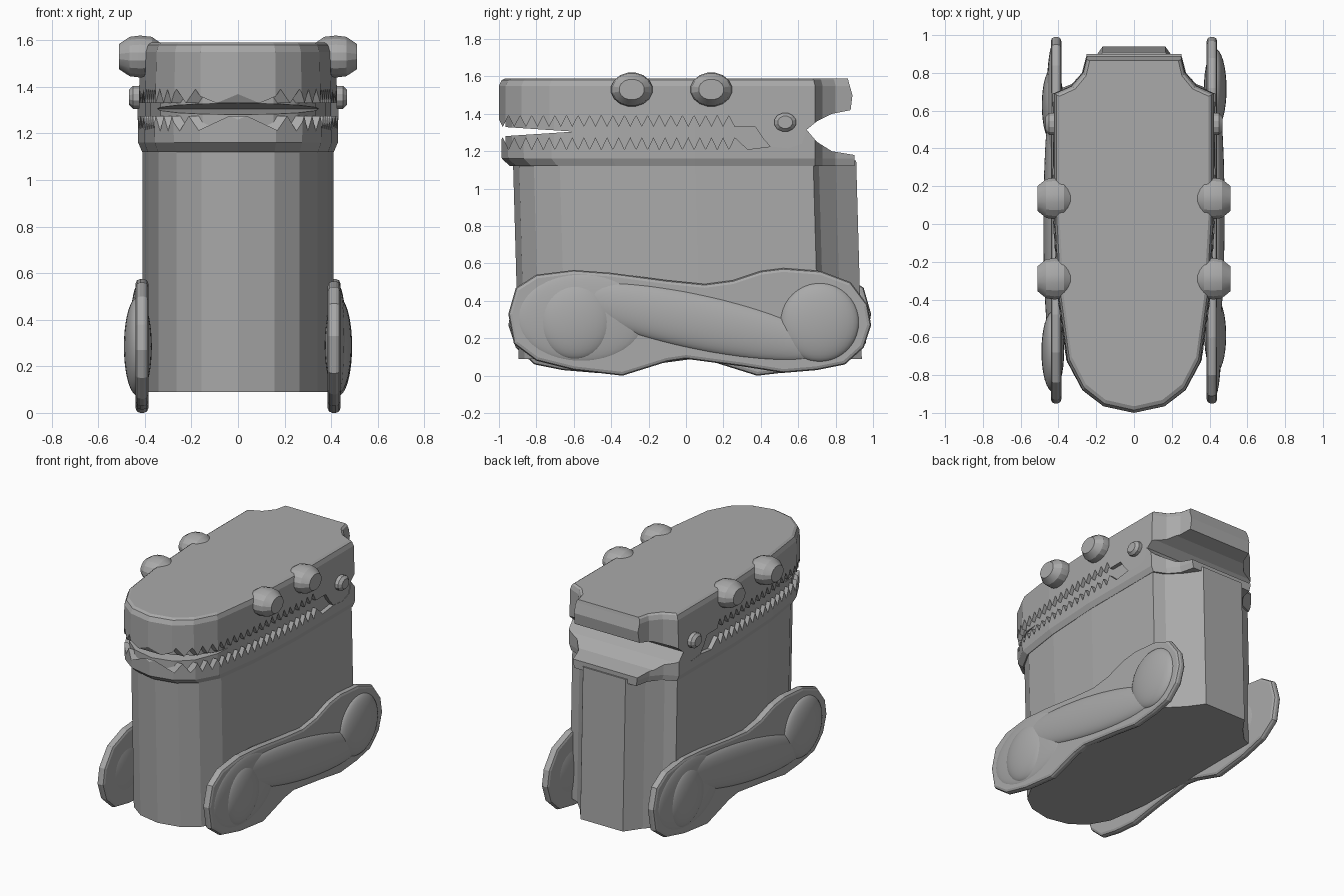
import bpy, bmesh, math
from mathutils import Matrix

if "Cube" in bpy.data.objects:
    bpy.data.objects.remove(bpy.data.objects["Cube"], do_unlink=True)

grey = bpy.data.materials.new("plain_grey")
grey.use_nodes = True
grey.diffuse_color = (0.4, 0.4, 0.4, 1)
grey.node_tree.nodes["Principled BSDF"].inputs["Base Color"].default_value = (0.4, 0.4, 0.4, 1)


def finish(name, bm, smooth=None):
    bmesh.ops.recalc_face_normals(bm, faces=bm.faces)
    mesh = bpy.data.meshes.new(name)
    bm.to_mesh(mesh)
    bm.free()
    mesh.materials.append(grey)
    obj = bpy.data.objects.new(name, mesh)
    bpy.context.collection.objects.link(obj)
    if smooth:
        bpy.ops.object.select_all(action='DESELECT')
        obj.select_set(True)
        bpy.context.view_layer.objects.active = obj
        bpy.ops.object.shade_smooth_by_angle(angle=math.radians(smooth))
    return obj


def skin(name, rings, smooth=None):
    """Join matching closed rings of points and cap both ends."""
    bm = bmesh.new()
    loops = [[bm.verts.new(p) for p in ring] for ring in rings]
    n = len(loops[0])
    for a, b in zip(loops, loops[1:]):
        for i in range(n):
            j = (i + 1) % n
            bm.faces.new((a[i], a[j], b[j], b[i]))
    bm.faces.new(loops[0][::-1])
    bm.faces.new(loops[-1])
    return finish(name, bm, smooth)


# Plan outline: rounded nose, straight flanks, scooped rear corners
NOSE = [(0.16, -0.965), (0.27, -0.88), (0.35, -0.73), (0.395, -0.4), (0.42, 0.05)]
HEAD_TAIL = [(0.42, 0.69), (0.33, 0.73), (0.27, 0.8), (0.245, 0.9)]
BODY_TAIL = [(0.42, 0.68), (0.34, 0.71), (0.25, 0.8), (0.17, 0.91)]


def plan(tail, z, sx=1, front=1, back=1, shift=0):
    right = NOSE + tail
    pts = [(0, -1)] + right + [(-x, y) for x, y in reversed(right)]
    return [(x * sx, y * (front if y < 0 else back) + shift, z) for x, y in pts]


def side_prism(name, profile, x0, x1, smooth=None):
    """Extrude a side profile across the width."""
    return skin(name, [[(x, y, z) for y, z in profile] for x in (x0, x1)], smooth)


def bake(obj):
    graph = bpy.context.evaluated_depsgraph_get()
    obj.data = bpy.data.meshes.new_from_object(obj.evaluated_get(graph))
    obj.modifiers.clear()


def trim(obj, profile):
    """Keep only what lies inside the side profile."""
    cutter = side_prism("cutter", profile, -0.7, 0.7)
    cutter.hide_render = True
    mod = obj.modifiers.new("trim", 'BOOLEAN')
    mod.operation, mod.solver, mod.object = 'INTERSECT', 'EXACT', cutter
    bake(obj)
    bpy.data.objects.remove(cutter, do_unlink=True)


# Body, leaning slightly backward toward the base
skin("body", [plan(BODY_TAIL, 0.09, 0.975, 0.925, 1, 0.03),
              plan(BODY_TAIL, 1.15, 0.975, 0.925, 1, 0)])


# Jaws with saw teeth
def teeth(root, tip):
    pts, y, k = [], 0.26, 0
    while y > -1.06:
        pts.append((y, root if k % 2 else tip))
        y -= 0.031
        k += 1
    return pts


lobe = [(0.645, 1.315), (0.62, 1.24), (0.55, 1.215), (0.45, 1.225), (0.41, 1.27)]
lower = skin("lower_jaw", [plan(HEAD_TAIL, 1.12, 0.98, 0.94),
                           plan(HEAD_TAIL, 1.16, 1.02, 0.985),
                           plan(HEAD_TAIL, 1.36, 1.03, 0.99)])
trim(lower, [(-1.1, 1), (1, 1), (1, 1.18), (0.9, 1.18), (0.78, 1.2), (0.7, 1.25)]
     + lobe[:-1] + [(0.33, 1.21)] + teeth(1.21, 1.275) + [(-1.1, 1.21)])

upper = skin("upper_jaw", [plan(HEAD_TAIL, 1.2, 1.02),
                           plan(HEAD_TAIL, 1.4, 1.01),
                           plan(HEAD_TAIL, 1.55),
                           plan(HEAD_TAIL, 1.58, 0.975, 0.985, 0.99),
                           plan(HEAD_TAIL, 1.59, 0.94, 0.965, 0.98)])
trim(upper, [(-1.1, 1.7), (0.84, 1.7), (0.87, 1.57), (0.89, 1.5), (0.88, 1.42),
             (0.78, 1.4), (0.7, 1.36)] + lobe + [(0.37, 1.33)]
     + teeth(1.39, 1.33) + [(-1.1, 1.39)])

# Mouth lining with a wedge opening at the front
lining = skin("mouth_lining", [plan(HEAD_TAIL, z, 0.95, 0.965) for z in (1.17, 1.46)])
trim(lining, [(-1.1, 1.1), (0.6, 1.1), (0.6, 1.5), (-1.1, 1.5),
              (-1.1, 1.338), (-0.6, 1.305), (-1.1, 1.272)])


# Round side knobs: eyes and jaw pivots
def knob(name, side, y, z, profile, sides, squash):
    rings = []
    for x, r in profile:
        ring = []
        for i in range(sides):
            a = math.tau * (i + 0.5) / sides
            ring.append((side * x, y + r * math.cos(a), z + r * squash * math.sin(a)))
        rings.append(ring)
    skin(name, rings, 20)


EYE = [(0.33, 0.07), (0.37, 0.105), (0.42, 0.112), (0.465, 0.105), (0.51, 0.068)]
PIVOT = [(0.4, 0.06), (0.45, 0.06), (0.468, 0.04)]
for side, word in ((1, "left"), (-1, "right")):
    knob("front_eye_" + word, side, -0.29, 1.53, EYE, 16, 0.82)
    knob("rear_eye_" + word, side, 0.135, 1.53, EYE, 16, 0.82)
    knob("jaw_pivot_" + word, side, 0.53, 1.355, PIVOT, 12, 0.85)


# Crawler legs: bevelled plate, end domes and a slanting limb
def blob(name, centre, radii, tilt=0):
    bm = bmesh.new()
    bmesh.ops.create_uvsphere(bm, u_segments=32, v_segments=20, radius=1)
    bm.transform(Matrix.Translation(centre) @ Matrix.Rotation(math.radians(tilt), 4, 'X')
                 @ Matrix.Diagonal((*radii, 1)))
    return finish(name, bm, 60)


PLATE = [(-0.95, 0.33), (-0.91, 0.47), (-0.8, 0.54), (-0.6, 0.565), (-0.4, 0.55),
         (-0.1, 0.51), (0.1, 0.49), (0.25, 0.51), (0.4, 0.56), (0.52, 0.575),
         (0.72, 0.56), (0.88, 0.5), (0.97, 0.38), (0.99, 0.27), (0.95, 0.15),
         (0.85, 0.06), (0.7, 0.03), (0.52, 0.015), (0.3, 0.05), (0, 0.09),
         (-0.1, 0.075), (-0.34, 0), (-0.6, 0.03), (-0.8, 0.08), (-0.92, 0.17)]
# The right leg is the left one turned half way round
half_turn = Matrix.Translation((0, 0.04, 0)) @ Matrix.Rotation(math.pi, 4, 'Z')
for word in ("left", "right"):
    plate = side_prism("leg_plate_" + word, PLATE, 0.385, 0.44)
    bevel = plate.modifiers.new("bevel", 'BEVEL')
    bevel.width, bevel.segments, bevel.angle_limit = 0.02, 2, math.radians(50)
    bake(plate)
    parts = [
        plate,
        blob("leg_swell_" + word, (0.43, -0.56, 0.31), (0.035, 0.35, 0.24)),
        blob("front_dome_" + word, (0.43, -0.59, 0.29), (0.058, 0.2, 0.205)),
        blob("rear_dome_" + word, (0.43, 0.715, 0.285), (0.06, 0.212, 0.212)),
        blob("limb_" + word, (0.425, 0.05, 0.29), (0.055, 0.74, 0.15), -12),
    ]
    if word == "right":
        for part in parts:
            part.data.transform(half_turn)
